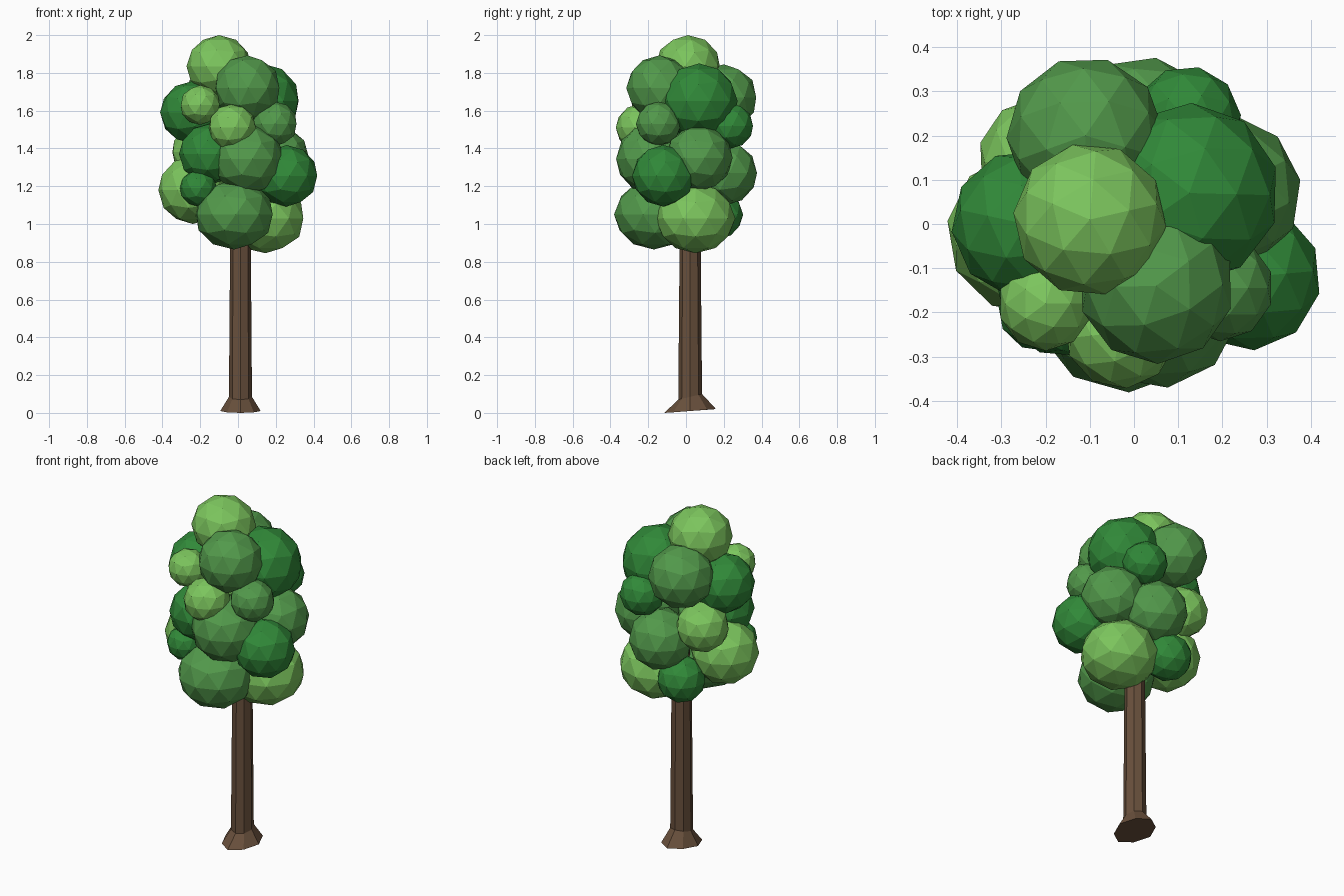
import bpy, bmesh, math, random
from mathutils import Matrix

if "Cube" in bpy.data.objects:
    bpy.data.objects.remove(bpy.data.objects["Cube"])

random.seed(4)


def material(name, rgb):
    m = bpy.data.materials.new(name)
    m.diffuse_color = (*rgb, 1)
    m.use_nodes = True
    m.node_tree.nodes["Principled BSDF"].inputs["Base Color"].default_value = m.diffuse_color
    return m


def finish(bm, name, mat):
    bmesh.ops.recalc_face_normals(bm, faces=bm.faces)
    me = bpy.data.meshes.new(name)
    bm.to_mesh(me)
    bm.free()
    me.materials.append(mat)
    ob = bpy.data.objects.new(name, me)
    bpy.context.collection.objects.link(ob)
    return ob


bark = material("bark", (0.14, 0.08, 0.045))
light = material("light_leaf", (0.20, 0.56, 0.11))
mid = material("mid_leaf", (0.085, 0.32, 0.07))
dark = material("dark_leaf", (0.03, 0.25, 0.04))


# Trunk: eight-sided post with an uneven flared foot
def trunk():
    bm = bmesh.new()
    n = 8
    # (z, x radius, y radius, flare unevenness, z tilt)
    rings = [(0.01, 0.107, 0.137, 0.07, 0.01), (0.085, 0.061, 0.063, 0, 0.015),
             (0.87, 0.055, 0.056, 0, 0), (1.15, 0.05, 0.05, 0, 0)]
    loops = []
    for z, rx, ry, uneven, tilt in rings:
        loop = []
        for i in range(n):
            a = 2 * math.pi * i / n
            k = 1 - uneven * (i % 2)
            loop.append(bm.verts.new((0.013 + rx * k * math.cos(a),
                                      0.022 + ry * k * math.sin(a),
                                      z + tilt * math.sin(a))))
        loops.append(loop)
    for lo, hi in zip(loops, loops[1:]):
        for i in range(n):
            j = (i + 1) % n
            bm.faces.new((lo[i], lo[j], hi[j], hi[i]))
    bm.faces.new(loops[0][::-1])
    bm.faces.new(loops[-1])
    finish(bm, "trunk", bark)


# Leaf clump: faceted ball
def clump(name, mat, x, y, z, r, rz=None):
    bm = bmesh.new()
    bmesh.ops.create_icosphere(bm, subdivisions=2, radius=1)
    spin = Matrix.Rotation(random.uniform(0, 6.28), 4, 'Z')
    size = Matrix.Diagonal((r * 1.02, r * 1.02, rz or r, 1))
    bm.transform(Matrix.Translation((x, y, z)) @ size @ spin)
    finish(bm, name, mat)


trunk()

# Crown, from top to bottom
clumps = [
    ("crown_top", light, -0.10, 0.01, 1.835, 0.17, 0.165),
    ("upper_front", mid, 0.05, -0.14, 1.72, 0.173),
    ("upper_right", dark, 0.125, 0.07, 1.65, 0.2),
    ("upper_back", mid, -0.11, 0.20, 1.67, 0.175),
    ("upper_left", dark, -0.245, 0.0, 1.59, 0.165),
    ("small_front_left", light, -0.20, -0.18, 1.63, 0.105),
    ("small_front", light, -0.03, -0.245, 1.51, 0.125),
    ("small_front_right", mid, 0.195, -0.145, 1.53, 0.118),
    ("small_back_right", dark, 0.12, 0.235, 1.52, 0.12),
    ("middle_front", mid, 0.05, -0.18, 1.345, 0.188),
    ("middle_front_left", dark, -0.15, -0.14, 1.37, 0.16),
    ("middle_right", mid, 0.2, 0.07, 1.35, 0.175),
    ("middle_back", mid, 0.02, 0.205, 1.27, 0.17),
    ("middle_back_left", light, -0.21, 0.145, 1.38, 0.14),
    ("low_right", dark, 0.257, -0.12, 1.255, 0.163),
    ("low_left", light, -0.24, -0.02, 1.18, 0.18),
    ("small_low_left", dark, -0.21, -0.19, 1.19, 0.097),
    ("bottom_front", mid, -0.02, -0.17, 1.05, 0.207, 0.185),
    ("bottom_right", light, 0.145, 0.05, 1.03, 0.207, 0.185),
    ("bottom_back", dark, -0.09, 0.17, 1.05, 0.13),
]
for name, mat, *dims in clumps:
    clump("leaves_" + name, mat, *dims)
